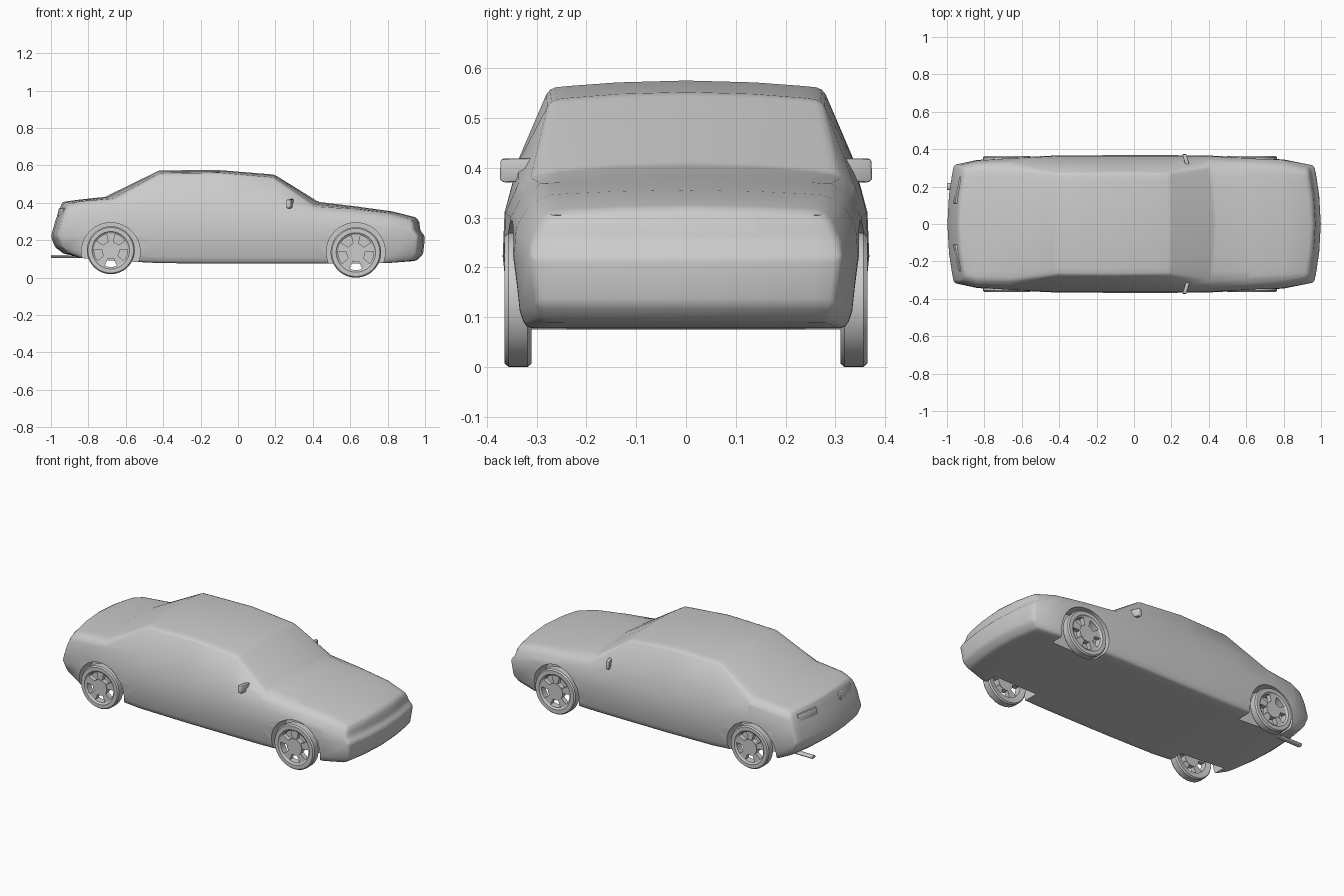
import bpy, bmesh
from math import cos, sin, pi, radians
from mathutils import Vector

if "Cube" in bpy.data.objects:
    bpy.data.objects.remove(bpy.data.objects["Cube"])


def mesh_object(name, bm):
    bmesh.ops.recalc_face_normals(bm, faces=bm.faces[:])
    me = bpy.data.meshes.new(name)
    bm.to_mesh(me)
    bm.free()
    ob = bpy.data.objects.new(name, me)
    bpy.context.collection.objects.link(ob)
    return ob


def finish(ob, bevel=0.0, angle=35, segments=2):
    # bevel goes first in the stack, then everything is applied and smoothed
    if bevel:
        m = ob.modifiers.new("bevel", 'BEVEL')
        m.width, m.segments, m.limit_method = bevel, segments, 'ANGLE'
        m.angle_limit = radians(25)
        while ob.modifiers[0] != m:
            ob.modifiers.move(len(ob.modifiers) - 1, 0)
            break
    for o in bpy.context.selected_objects:
        o.select_set(False)
    ob.select_set(True)
    bpy.context.view_layer.objects.active = ob
    bpy.ops.object.convert(target='MESH')
    bpy.ops.object.shade_smooth_by_angle(angle=radians(angle))


def prism(bm, pts, offset):
    # extrude a closed 3D outline by a vector
    a = [bm.verts.new(p) for p in pts]
    b = [bm.verts.new(Vector(p) + Vector(offset)) for p in pts]
    bm.faces.new(a)
    bm.faces.new(b[::-1])
    for i in range(len(a)):
        j = (i + 1) % len(a)
        bm.faces.new((a[i], a[j], b[j], b[i]))


# Body stations: x, floor z, widest y, belt y, belt z, edge y, edge z, top z, bow
STATIONS = [
    (-0.93, .13, .315, .305, .36, .285, .392, .405, -.035),
    (-0.84, .105, .342, .325, .38, .295, .408, .416, -.02),
    (-0.66, .09, .355, .333, .40, .298, .422, .432, -.05),
    (-0.42, .078, .366, .335, .42, .272, .555, .574, 0),
    (-0.10, .075, .368, .335, .42, .275, .56, .575, 0),
    (0.19, .075, .368, .335, .415, .272, .535, .551, .005),
    (0.40, .075, .366, .337, .365, .300, .388, .405, .03),
    (0.62, .075, .355, .328, .345, .290, .367, .381, .01),
    (0.80, .078, .345, .315, .325, .282, .345, .355, .02),
    (0.93, .09, .312, .29, .295, .272, .313, .322, .035),
]
# x of the tail and nose corners at each height row
TAIL = [-.90, -.945, -.965, -.94, -.92, -.905]
NOSE = [.92, .955, .965, .94, .935, .92]
ACROSS = (-.85, -.5, 0, .5, .85)


def side_rows(k):
    x, zb, wm, wb, zbelt, we, ze, zt, bow = STATIONS[k]
    xs = TAIL if k == 0 else NOSE if k == len(STATIONS) - 1 else [x] * 6
    low = .93 * wm
    ys = [low, wm - .012, wm, .99 * wm, wb, we]
    zs = [zb, zb + .035, .222, min(.31, zbelt - .045), zbelt, ze]
    return list(zip(xs, ys, zs))


bm = bmesh.new()
rings, sides = [], []
for k, st in enumerate(STATIONS):
    rows, bow, rise = side_rows(k), st[8], st[7] - st[6]
    left = [bm.verts.new((x, -y, z)) for x, y, z in rows]
    right = [bm.verts.new((x, y, z)) for x, y, z in rows]
    x, y, z = rows[5]
    top = [bm.verts.new((x + bow * (1 - t * t), y * t, z + rise * (1 - t * t))) for t in ACROSS]
    x, y, z = rows[0]
    b = bow if k in (0, len(STATIONS) - 1) else 0
    low = [bm.verts.new((x + b * (1 - t * t), y * t, z)) for t in ACROSS]
    rings.append(left + top + right[::-1] + low[::-1])
    sides.append((left, top, right, low, rows, bow))
for a, b in zip(rings, rings[1:]):
    for i in range(len(a)):
        j = (i + 1) % len(a)
        bm.faces.new((a[i], b[i], b[j], a[j]))
# curved nose and tail panels
for left, top, right, low, rows, bow in (sides[0], sides[-1]):
    grid = [[left[0]] + low + [right[0]]]
    for r in range(1, 5):
        x, y, z = rows[r]
        mid = [bm.verts.new((x + bow * (1 - t * t), y * t, z)) for t in ACROSS]
        grid.append([left[r]] + mid + [right[r]])
    grid.append([left[5]] + top + [right[5]])
    for a, b in zip(grid, grid[1:]):
        for i in range(len(a) - 1):
            bm.faces.new((a[i], a[i + 1], b[i + 1], b[i]))
body = mesh_object("car_body", bm)
finish(body, 0.014)

# Wheel arches cut into the body
for wx in (0.63, -0.68):
    for s in (-1, 1):
        bm = bmesh.new()
        pts = [(wx + .157 * cos(2 * pi * i / 48), s * .24, .137 + .157 * sin(2 * pi * i / 48))
               for i in range(48)]
        prism(bm, pts, (0, s * .3, 0))
        cutter = mesh_object("arch_cutter", bm)
        cutter.hide_render = True
        m = body.modifiers.new("arch", 'BOOLEAN')
        m.operation, m.solver, m.object = 'DIFFERENCE', 'EXACT', cutter
finish(body)
for ob in [o for o in bpy.data.objects if o.name.startswith("arch_cutter")]:
    bpy.data.objects.remove(ob)


def wheel(name, wx, wz, r, s):
    def pt(rad, ang, y):
        return (wx + rad * cos(ang), s * y, wz + rad * sin(ang))
    bm = bmesh.new()
    # tyre and rim, turned from one closed section
    section = [(.7 * r, .316), (.95 * r, .31), (r, .318), (r, .356), (.95 * r, .364),
               (.78 * r, .364), (.74 * r, .358), (.7 * r, .356)]
    n = 48
    turned = [[bm.verts.new(pt(q, 2 * pi * i / n, y)) for q, y in section] for i in range(n)]
    for i in range(n):
        a, b = turned[i], turned[(i + 1) % n]
        for j in range(len(section)):
            k = (j + 1) % len(section)
            bm.faces.new((a[j], a[k], b[k], b[j]))
    # hub and five flared spokes
    prism(bm, [pt(.37 * r, 2 * pi * i / 30, .325) for i in range(30)], (0, s * .034, 0))
    for i in range(5):
        a = pi / 2 + 2 * pi * i / 5
        arc = [pt(.72 * r, a + radians(d), .328) for d in (-15, -5, 5, 15)]
        prism(bm, [pt(.34 * r, a + radians(17), .328), pt(.34 * r, a - radians(17), .328)] + arc,
              (0, s * .028, 0))
    finish(mesh_object(name, bm))


for s, side in ((-1, "right"), (1, "left")):
    wheel("front_wheel_" + side, .63, .135, .135, s)
    wheel("rear_wheel_" + side, -.68, .147, .128, s)

    # Door mirror, slanted back toward its tip
    bm = bmesh.new()
    prof = [(.298, .42), (.372, .418), (.374, .375), (.365, .37), (.33, .372), (.322, .392)]
    prism(bm, [(.28 - (y - .30) * .3, s * y, z) for y, z in prof], (.022, 0, 0))
    finish(mesh_object("door_mirror_" + side, bm), .005)

    # Tail lamp bar following the curve of the tail
    bm = bmesh.new()
    prism(bm, [(-.968, s * .11, .33), (-.942, s * .255, .33),
               (-.932, s * .255, .372), (-.958, s * .11, .372)], (.04, 0, 0))
    finish(mesh_object("tail_lamp_" + side, bm), .005)

# Exhaust pipe under the tail
bm = bmesh.new()
prism(bm, [(-1.0, .2 + .018 * cos(pi * i / 8), .113 + .009 * sin(pi * i / 8)) for i in range(16)],
      (.28, 0, 0))
finish(mesh_object("exhaust_pipe", bm))
